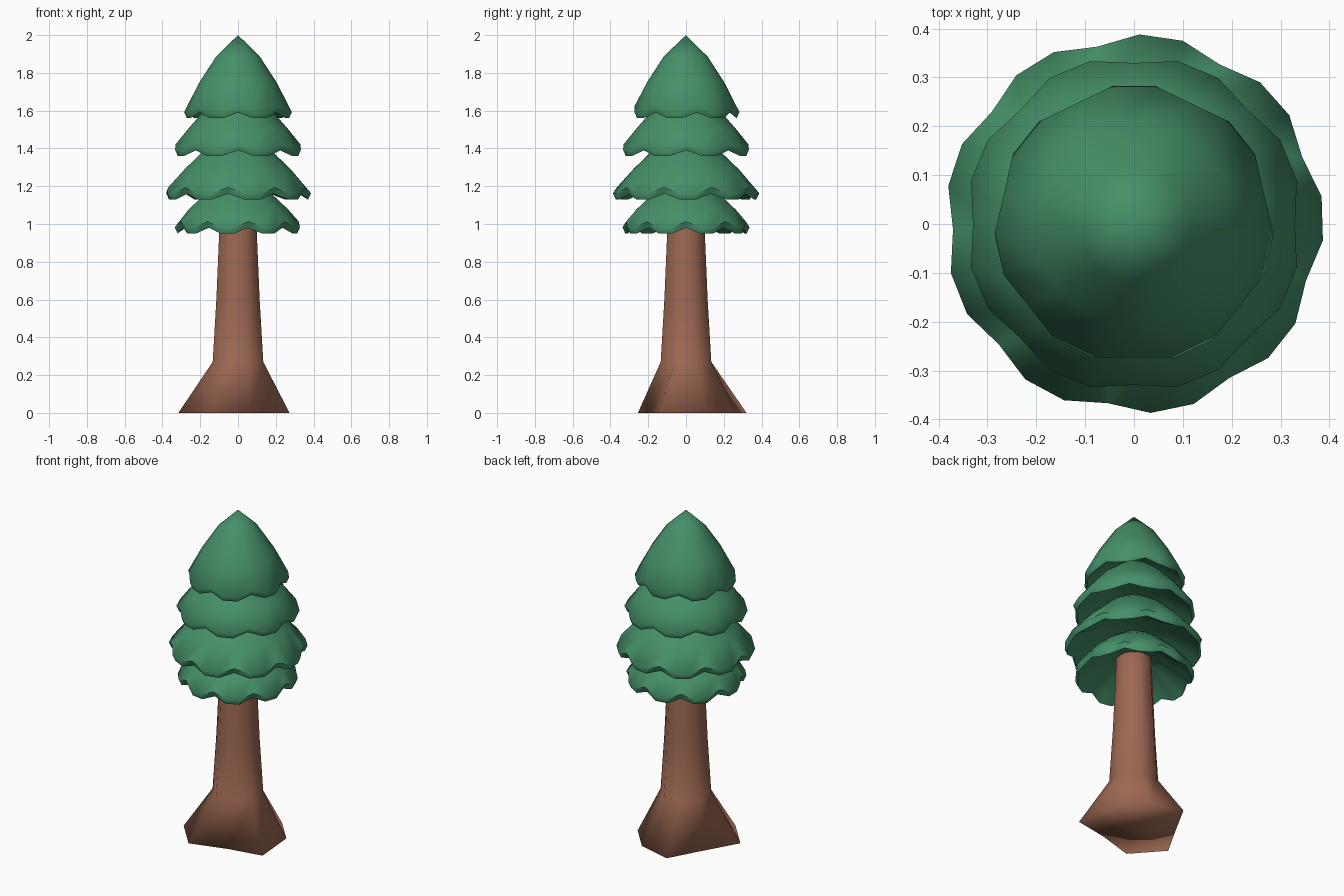
import bpy, bmesh, math

if "Cube" in bpy.data.objects:
    bpy.data.objects.remove(bpy.data.objects["Cube"])


def material(name, rgb):
    m = bpy.data.materials.new(name)
    m.diffuse_color = (*rgb, 1.0)
    m.use_nodes = True
    m.node_tree.nodes["Principled BSDF"].inputs["Base Color"].default_value = m.diffuse_color
    return m


GREEN = material("needle green", (0.06, 0.28, 0.14))
BROWN = material("bark brown", (0.34, 0.14, 0.085))


def loft(name, rings, start, end, mat, angle):
    """Skin a stack of equal rings, closing both ends with a fan to a pole."""
    bm = bmesh.new()
    loops = [[bm.verts.new(p) for p in ring] for ring in rings]
    n = len(loops[0])
    for a, b in zip(loops, loops[1:]):
        for i in range(n):
            k = (i + 1) % n
            bm.faces.new((a[i], a[k], b[k], b[i]))
    for loop, pole in ((loops[0], start), (loops[-1], end)):
        tip = bm.verts.new(pole)
        for i in range(n):
            bm.faces.new((loop[i], loop[(i + 1) % n], tip))
    bmesh.ops.recalc_face_normals(bm, faces=bm.faces[:])
    me = bpy.data.meshes.new(name)
    bm.to_mesh(me)
    bm.free()
    me.materials.append(mat)
    ob = bpy.data.objects.new(name, me)
    bpy.context.collection.objects.link(ob)
    bpy.ops.object.select_all(action='DESELECT')
    ob.select_set(True)
    bpy.context.view_layer.objects.active = ob
    bpy.ops.object.shade_smooth_by_angle(angle=math.radians(angle))


def polar(r, a, z):
    return (r * math.cos(a), r * math.sin(a), z)


# Trunk: eight sides, flaring into three uneven root lobes
root_angles = [24, 67, 106, 150, 194, 238, 288, 331]
root_radii = [0.275, 0.29, 0.333, 0.235, 0.325, 0.30, 0.20, 0.312]
trunk = [[polar(r, math.radians(a), 0) for a, r in zip(root_angles, root_radii)]]
for r, z in ((0.145, 0.27), (0.124, 0.6), (0.108, 0.95), (0.10, 1.2)):
    trunk.append([polar(r, math.radians(22.5 + 45 * i), z) for i in range(8)])
loft("trunk", trunk, (0, 0, 0), (0, 0, 1.2), BROWN, 180)


def foliage_tier(name, z0, radius, lobes, notch_deg, upper, tip):
    """Skirt whose rim has two low points and one raised notch per lobe."""
    # (radius, height, notch strength) from the underside over the rim to the top
    profile = [(radius * 0.5, z0 + 0.11, 0.2),
               (radius - 0.015, z0, 1.0),
               (radius, z0 + 0.033, 1.0)]
    profile += [(r, z, 0.15) for r, z in upper]
    n = lobes * 3
    rings = []
    for r, z, s in profile:
        ring = []
        for j in range(n):
            k = s if j % 3 == 0 else 0.0
            a = math.radians(notch_deg) + j * math.tau / n
            ring.append(polar(r * (1 - 0.045 * k), a, z + 0.03 * k))
        rings.append(ring)
    loft(name, rings, (0, 0, z0 + 0.14), (0, 0, tip), GREEN, 65)


# Foliage tiers, lowest first
foliage_tier("foliage_bottom", 0.95, 0.337, 9, 0,
             [(0.265, 1.075), (0.19, 1.145), (0.10, 1.21)], 1.25)
foliage_tier("foliage_lower", 1.13, 0.388, 9, 21.7,
             [(0.28, 1.29), (0.175, 1.39), (0.09, 1.45)], 1.48)
foliage_tier("foliage_upper", 1.36, 0.345, 8, 0,
             [(0.265, 1.50), (0.195, 1.58), (0.10, 1.66)], 1.70)
foliage_tier("foliage_top", 1.56, 0.286, 7, 270,
             [(0.205, 1.75), (0.117, 1.885)], 2.0)
